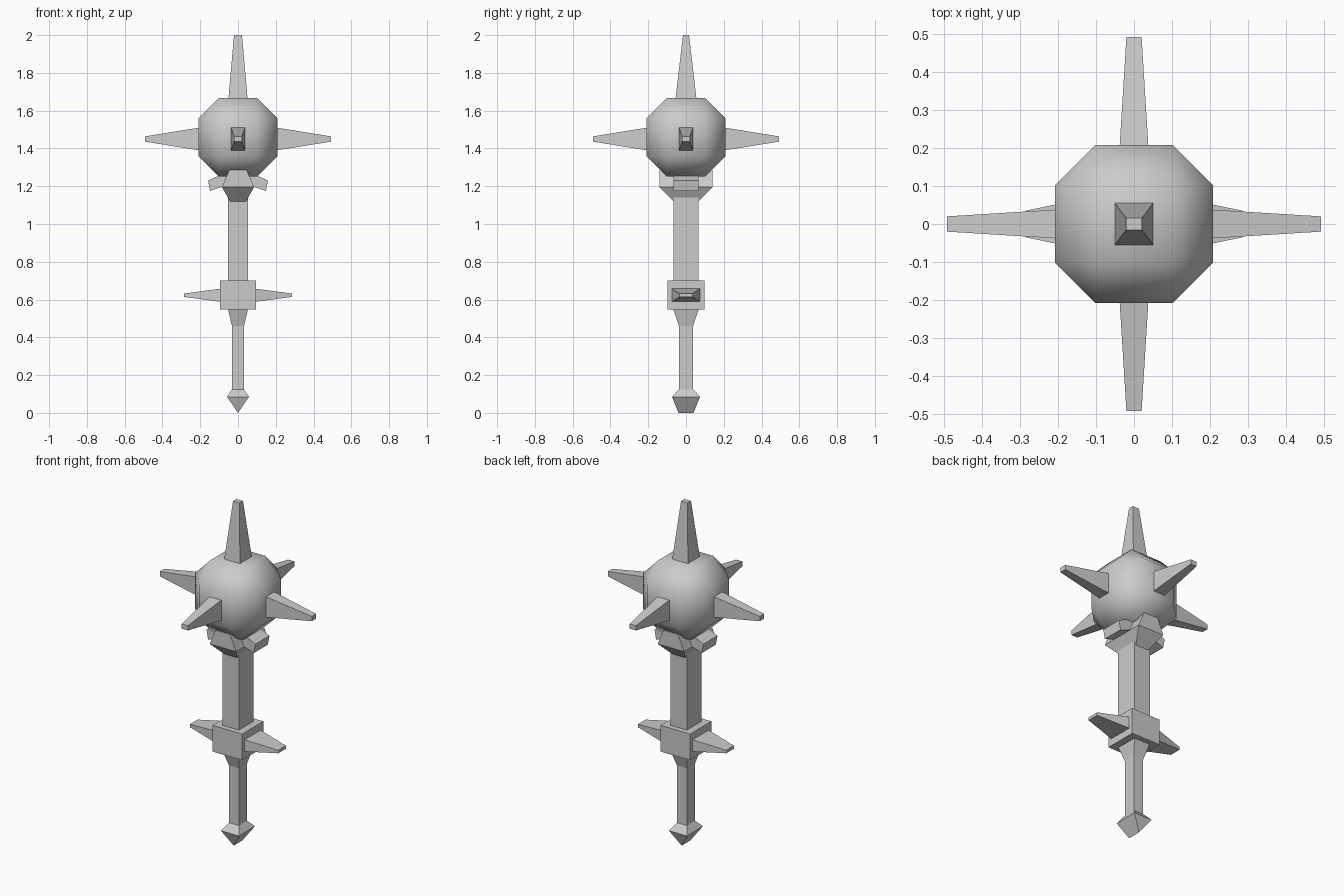
import bpy, bmesh, math
from mathutils import Matrix

cube = bpy.data.objects.get("Cube")
if cube:
    bpy.data.objects.remove(cube, do_unlink=True)

steel = bpy.data.materials.new("grey_steel")
steel.use_nodes = True
grey = (0.6, 0.6, 0.6, 1)
steel.diffuse_color = grey
steel.node_tree.nodes["Principled BSDF"].inputs["Base Color"].default_value = grey


def finish(name, bm):
    bmesh.ops.recalc_face_normals(bm, faces=bm.faces)
    mesh = bpy.data.meshes.new(name)
    bm.to_mesh(mesh)
    bm.free()
    mesh.materials.append(steel)
    obj = bpy.data.objects.new(name, mesh)
    bpy.context.collection.objects.link(obj)
    return obj


def loft(name, rings, matrix=Matrix()):
    """Stack rectangles given as (height, half x, half y)."""
    bm = bmesh.new()
    loops = [[bm.verts.new((sx * hx, sy * hy, z))
              for sx, sy in ((-1, -1), (1, -1), (1, 1), (-1, 1))]
             for z, hx, hy in rings]
    for low, high in zip(loops, loops[1:]):
        for i in range(4):
            j = (i + 1) % 4
            bm.faces.new((low[i], low[j], high[j], high[i]))
    bm.faces.new(loops[0])
    bm.faces.new(loops[-1])
    bmesh.ops.remove_doubles(bm, verts=bm.verts, dist=0.0001)
    bm.transform(matrix)
    return finish(name, bm)


def sideways(angle, z):
    """Point the loft's height axis outwards at the given heading."""
    return (Matrix.Translation((0, 0, z)) @ Matrix.Rotation(angle, 4, "Z")
            @ Matrix.Rotation(math.pi / 2, 4, "Y"))


# Handle and pommel
loft("pommel", [(0, 0, 0.04), (0.085, 0.058, 0.074), (0.125, 0.032, 0.038)])
loft("grip", [(0.125, 0.032, 0.038), (0.46, 0.032, 0.038), (0.55, 0.053, 0.067)])
loft("guard_block", [(0.547, 0.095, 0.098), (0.7, 0.095, 0.098)])
loft("shaft", [(0.7, 0.053, 0.067), (1.27, 0.053, 0.067)])

# Guard spikes
for side, angle in (("left", 0), ("right", math.pi)):
    loft(side + "_guard_spike", [(0.09, 0.035, 0.075), (0.285, 0.009, 0.035)],
         sideways(angle, 0.623))

# Collar with front and back petals
loft("collar", [(1.12, 0.042, 0.067), (1.195, 0.085, 0.14), (1.285, 0.047, 0.14)])

# Collar wings
profile = ((0.04, 1.285), (0.158, 1.23), (0.148, 1.175), (0.075, 1.2), (0.04, 1.14))
for side, s in (("left", 1), ("right", -1)):
    bm = bmesh.new()
    face = bm.faces.new([bm.verts.new((s * x, -0.065, z)) for x, z in profile])
    extruded = bmesh.ops.extrude_face_region(bm, geom=[face])["geom"]
    bmesh.ops.translate(bm, vec=(0, 0.13, 0),
                        verts=[v for v in extruded if isinstance(v, bmesh.types.BMVert)])
    finish(side + "_collar_wing", bm)

# Head: a chamfered cube, smooth shaded
bm = bmesh.new()
bmesh.ops.create_cube(bm, size=0.416, matrix=Matrix.Translation((0, 0, 1.46)))
bmesh.ops.bevel(bm, geom=bm.edges[:], offset=0.106, offset_type="OFFSET",
                segments=1, affect="EDGES")
for f in bm.faces:
    f.smooth = True
finish("head", bm)

# Head spikes
loft("top_spike", [(1.65, 0.052, 0.057), (2, 0.021, 0.016)])
for i, side in enumerate(("left", "back", "right", "front")):
    loft(side + "_head_spike", [(0.2, 0.061, 0.038), (0.492, 0.014, 0.02)],
         sideways(i * math.pi / 2, 1.45))
